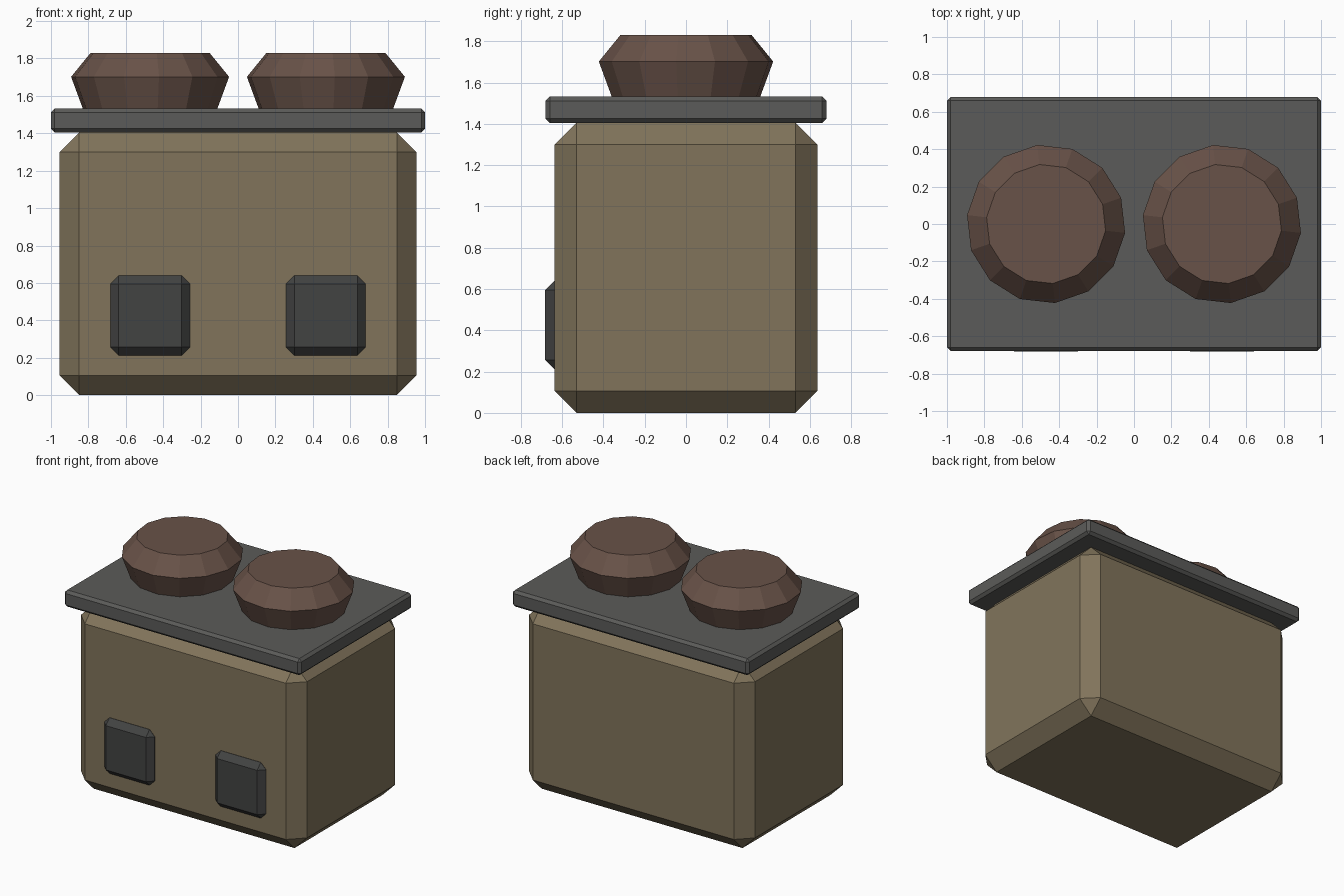
import bpy, bmesh, math

if "Cube" in bpy.data.objects:
    bpy.data.objects.remove(bpy.data.objects["Cube"])


def material(name, rgb):
    m = bpy.data.materials.new(name)
    m.diffuse_color = (*rgb, 1)
    m.use_nodes = True
    m.node_tree.nodes["Principled BSDF"].inputs["Base Color"].default_value = m.diffuse_color
    return m


stone = material("tan_stone", (0.22, 0.175, 0.105))
slate = material("slate", (0.105, 0.105, 0.10))
dark = material("dark_panel", (0.055, 0.056, 0.055))
clay = material("brown_clay", (0.14, 0.085, 0.065))


def finish(bm, name, mat):
    bmesh.ops.recalc_face_normals(bm, faces=bm.faces)
    me = bpy.data.meshes.new(name)
    bm.to_mesh(me)
    bm.free()
    me.materials.append(mat)
    ob = bpy.data.objects.new(name, me)
    bpy.context.collection.objects.link(ob)
    return ob


def chamfered_box(name, lo, hi, width, mat):
    bm = bmesh.new()
    bmesh.ops.create_cube(bm, size=1)
    for v in bm.verts:
        v.co = [l + (c + 0.5) * (h - l) for c, l, h in zip(v.co, lo, hi)]
    bmesh.ops.bevel(bm, geom=bm.edges[:], offset=width, offset_type='OFFSET',
                    segments=1, profile=0.5, affect='EDGES')
    return finish(bm, name, mat)


def turned(name, x, profile, sides, mat):
    bm = bmesh.new()
    step = math.tau / sides
    rings = [[bm.verts.new((x + r * math.cos((i - 0.25) * step),
                            r * math.sin((i - 0.25) * step), z))
              for i in range(sides)] for r, z in profile]
    for a, b in zip(rings, rings[1:]):
        for i in range(sides):
            j = (i + 1) % sides
            bm.faces.new((a[i], a[j], b[j], b[i]))
    bm.faces.new(rings[0][::-1])
    bm.faces.new(rings[-1])
    return finish(bm, name, mat)


# Main body and overhanging top slab
chamfered_box("body", (-0.955, -0.636, 0), (0.955, 0.636, 1.405), 0.106, stone)
chamfered_box("top_slab", (-1, -0.68, 1.405), (1, 0.68, 1.532), 0.02, slate)

# Front panels and the lidded pots, one pair per side
for side, s in (("left", -1), ("right", 1)):
    cx = 0.47 * s
    chamfered_box(side + "_panel", (cx - 0.213, -0.682, 0.213),
                  (cx + 0.213, -0.55, 0.639), 0.044, dark)
    turned(side + "_pot", cx,
           [(0.362, 1.532), (0.425, 1.702), (0.32, 1.83)], 14, clay)
